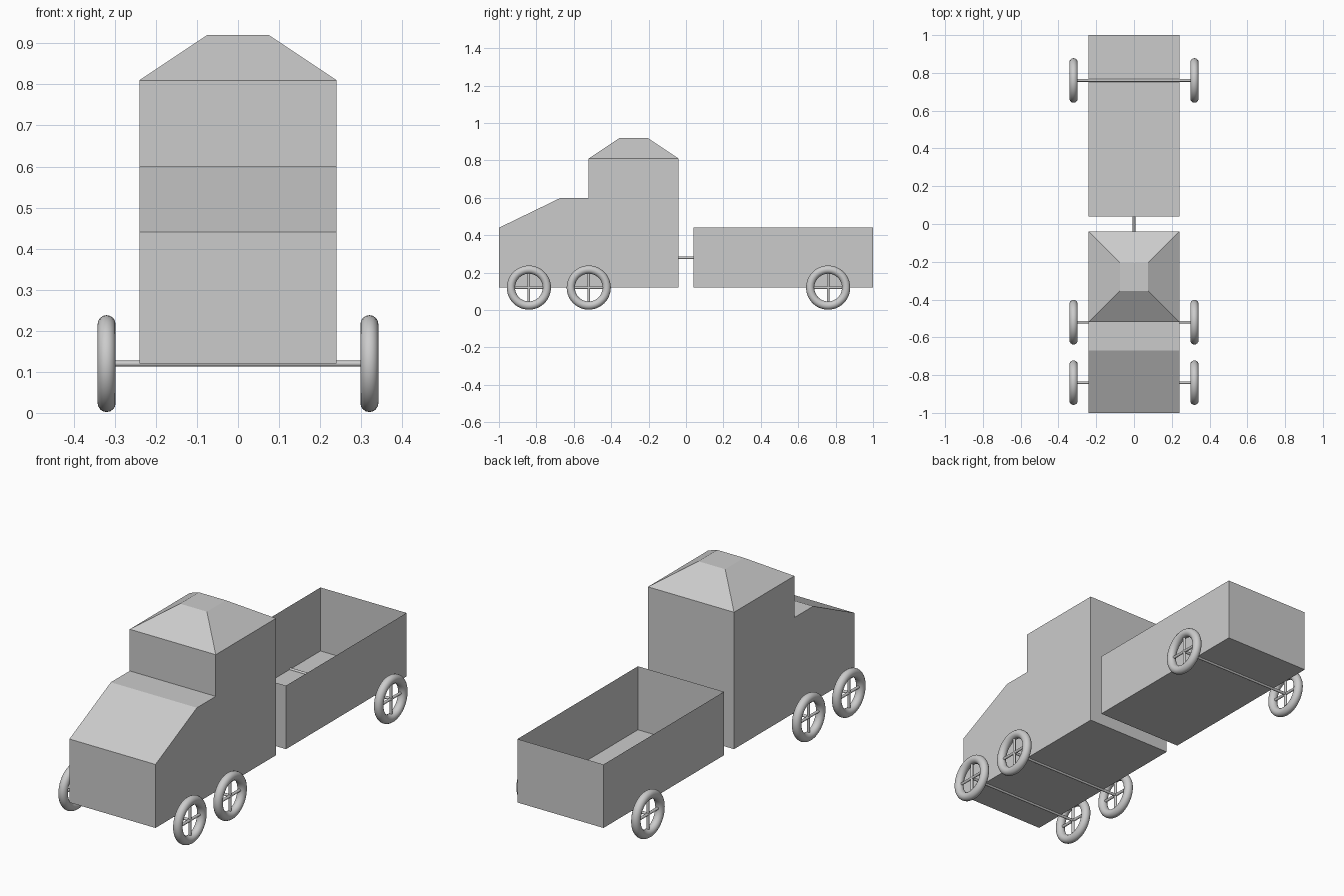
import bpy, bmesh, math
from mathutils import Vector

if "Cube" in bpy.data.objects:
    bpy.data.objects.remove(bpy.data.objects["Cube"])

grey = bpy.data.materials.new("light_grey")
grey.diffuse_color = (0.6, 0.6, 0.6, 1)
grey.use_nodes = True
grey.node_tree.nodes["Principled BSDF"].inputs["Base Color"].default_value = grey.diffuse_color

W = 0.24           # half width of both bodies
BASE = 0.12        # underside height, also the axle height


def add_object(name, bm, fix_normals=True):
    if fix_normals:
        bmesh.ops.recalc_face_normals(bm, faces=bm.faces)
    mesh = bpy.data.meshes.new(name)
    bm.to_mesh(mesh)
    bm.free()
    mesh.materials.append(grey)
    obj = bpy.data.objects.new(name, mesh)
    bpy.context.collection.objects.link(obj)
    return obj


def extrude_profile(name, pts):
    """Side profile (y, z) pulled across the full width."""
    bm = bmesh.new()
    face = bm.faces.new([bm.verts.new((-W, y, z)) for y, z in pts])
    new = bmesh.ops.extrude_face_region(bm, geom=[face])["geom"]
    bmesh.ops.translate(bm, vec=(2 * W, 0, 0),
                        verts=[v for v in new if isinstance(v, bmesh.types.BMVert)])
    return add_object(name, bm)


def frustum(name, low, high, open_top=False):
    """Box or hipped shape between two rectangles (half x, y0, y1, z)."""
    bm = bmesh.new()
    rings = []
    for hx, y0, y1, z in (low, high):
        rings.append([bm.verts.new(p) for p in
                      ((-hx, y0, z), (hx, y0, z), (hx, y1, z), (-hx, y1, z))])
    a, b = rings
    bm.faces.new(a[::-1])
    if not open_top:
        bm.faces.new(b)
    for i in range(4):
        j = (i + 1) % 4
        bm.faces.new((a[i], a[j], b[j], b[i]))
    return add_object(name, bm, False)


def smooth(obj):
    for o in bpy.context.selected_objects:
        o.select_set(False)
    bpy.context.view_layer.objects.active = obj
    obj.select_set(True)
    bpy.ops.object.shade_smooth_by_angle(angle=math.radians(40))


def rod(name, start, end, r=0.007):
    start, end = Vector(start), Vector(end)
    d = end - start
    bpy.ops.mesh.primitive_cylinder_add(vertices=16, radius=r, depth=d.length,
                                        location=(start + end) / 2,
                                        rotation=d.to_track_quat('Z', 'Y').to_euler())
    obj = bpy.context.object
    obj.name = name
    obj.data.materials.append(grey)
    smooth(obj)


# Truck body with sloping bonnet, cab and hipped roof
extrude_profile("truck_body", [(-1, BASE), (-1, 0.44), (-0.67, 0.6),
                               (-0.04, 0.6), (-0.04, BASE)])
frustum("cab", (W, -0.52, -0.04, 0.6), (W, -0.52, -0.04, 0.81))
frustum("cab_roof", (W, -0.52, -0.04, 0.81), (0.075, -0.355, -0.205, 0.92))

# Open trailer of thin sheet and the bar that tows it
frustum("trailer", (W, 0.04, 1, BASE), (W, 0.04, 1, 0.44), open_top=True)
rod("tow_bar", (0, -0.04, 0.28), (0, 0.04, 0.28))

# Axles, ring wheels and crossed spokes
X, R, r = 0.32, 0.096, 0.022
for n, y in (("front", -0.84), ("middle", -0.52), ("trailer", 0.76)):
    rod(n + "_axle", (-X, y, BASE), (X, y, BASE))
    for side, x in (("left", -X), ("right", X)):
        bpy.ops.mesh.primitive_torus_add(major_radius=R, minor_radius=r,
                                         major_segments=48, minor_segments=16,
                                         location=(x, y, BASE),
                                         rotation=(0, math.pi / 2, 0))
        wheel = bpy.context.object
        wheel.name = f"{n}_{side}_wheel"
        wheel.data.materials.append(grey)
        smooth(wheel)
        rod(f"{n}_{side}_spoke_upright", (x, y, BASE - R), (x, y, BASE + R))
        rod(f"{n}_{side}_spoke_level", (x, y - R, BASE), (x, y + R, BASE))
